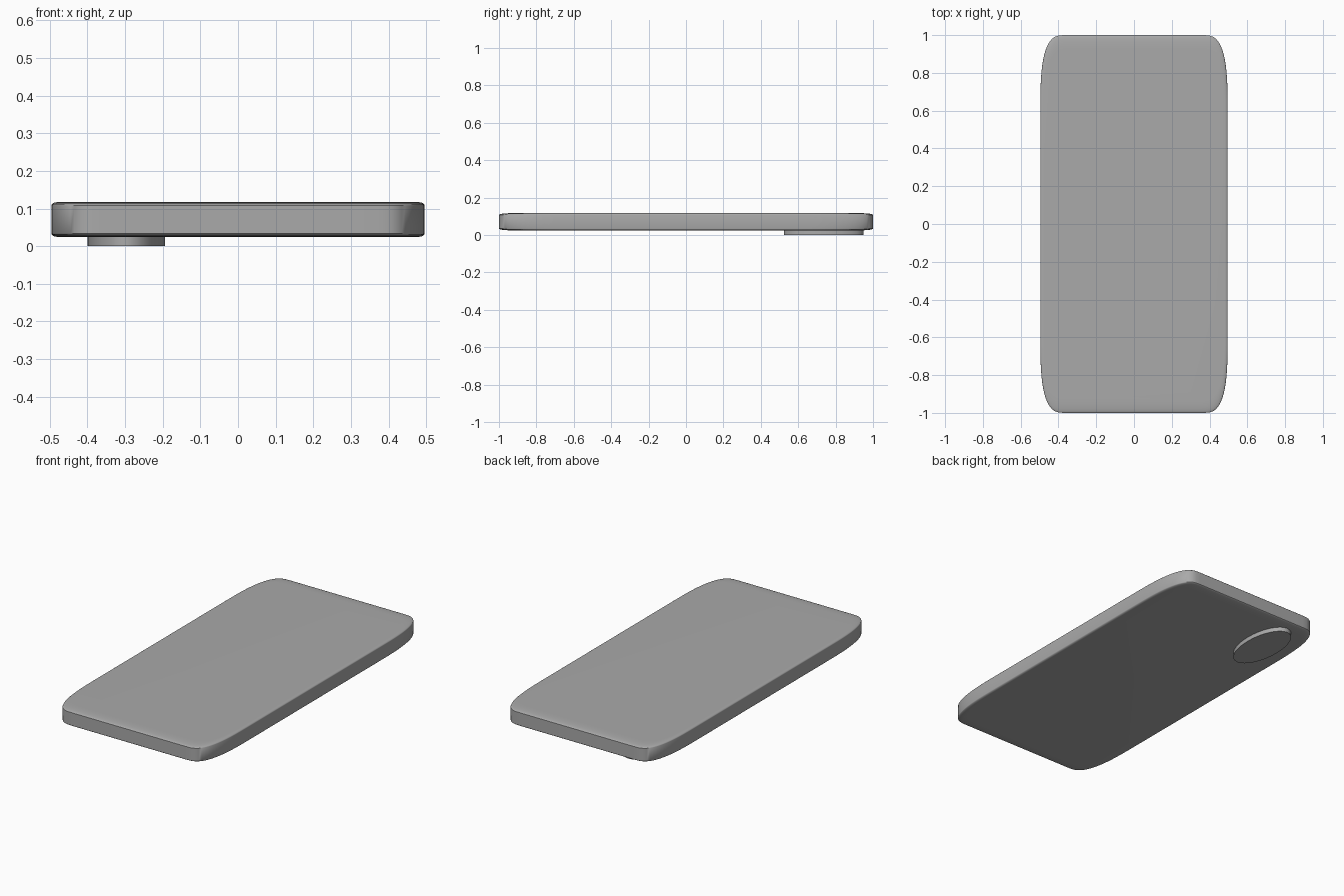
import bpy, bmesh, math

if "Cube" in bpy.data.objects:
    bpy.data.objects.remove(bpy.data.objects["Cube"])

grey = bpy.data.materials.new("plain_grey")
grey.diffuse_color = (0.4, 0.4, 0.4, 1)
grey.use_nodes = True
grey.node_tree.nodes["Principled BSDF"].inputs["Base Color"].default_value = grey.diffuse_color


def outline(hx, hy, rx, ry, p=3.0, n=16):
    """Rounded rectangle with stretched superellipse corners."""
    pts = []
    for q in range(4):
        for i in range(n + 1):
            a = (q + i / n) * math.pi / 2
            c, s = math.cos(a), math.sin(a)
            sx = 1 if q in (0, 3) else -1
            sy = 1 if q in (0, 1) else -1
            pts.append((sx * (hx - rx + rx * abs(c) ** (2 / p)),
                        sy * (hy - ry + ry * abs(s) ** (2 / p))))
    return pts


def loft(name, rings):
    """Join (outline, z) rings with quads and cap both ends."""
    bm = bmesh.new()
    loops = [[bm.verts.new((x, y, z)) for x, y in pts] for pts, z in rings]
    for a, b in zip(loops, loops[1:]):
        for i in range(len(a)):
            j = (i + 1) % len(a)
            bm.faces.new((a[i], a[j], b[j], b[i]))
    bm.faces.new(loops[0][::-1])
    bm.faces.new(loops[-1])
    bmesh.ops.remove_doubles(bm, verts=bm.verts, dist=1e-6)
    bmesh.ops.recalc_face_normals(bm, faces=bm.faces)
    me = bpy.data.meshes.new(name)
    bm.to_mesh(me)
    bm.free()
    me.materials.append(grey)
    ob = bpy.data.objects.new(name, me)
    bpy.context.collection.objects.link(ob)
    bpy.ops.object.select_all(action='DESELECT')
    ob.select_set(True)
    bpy.context.view_layer.objects.active = ob
    bpy.ops.object.shade_smooth_by_angle(angle=math.radians(40))
    return ob


# phone body: narrow rounding on the long edges, softer on the short ends
HX, HY, Z0, Z1 = 0.496, 1.0, 0.025, 0.117
DX, DY, DZ = 0.016, 0.07, 0.009
top = []
for k in range(7):
    t = k / 6 * math.pi / 2
    inset = 1 - math.cos(t)
    top.append((outline(HX - DX * inset, HY - DY * inset, 0.13, 0.4),
                DZ * (1 - math.sin(t))))
rings = [(o, Z0 + d) for o, d in reversed(top)] + [(o, Z1 - d) for o, d in top]
loft("phone_body", rings)

# oval lens bump on the underside
oval = [(-0.297 + 0.103 * math.cos(a), 0.737 + 0.213 * math.sin(a))
        for a in (2 * math.pi * i / 32 for i in range(32))]
loft("lens_bump", [(oval, 0.0), (oval, 0.04)])
